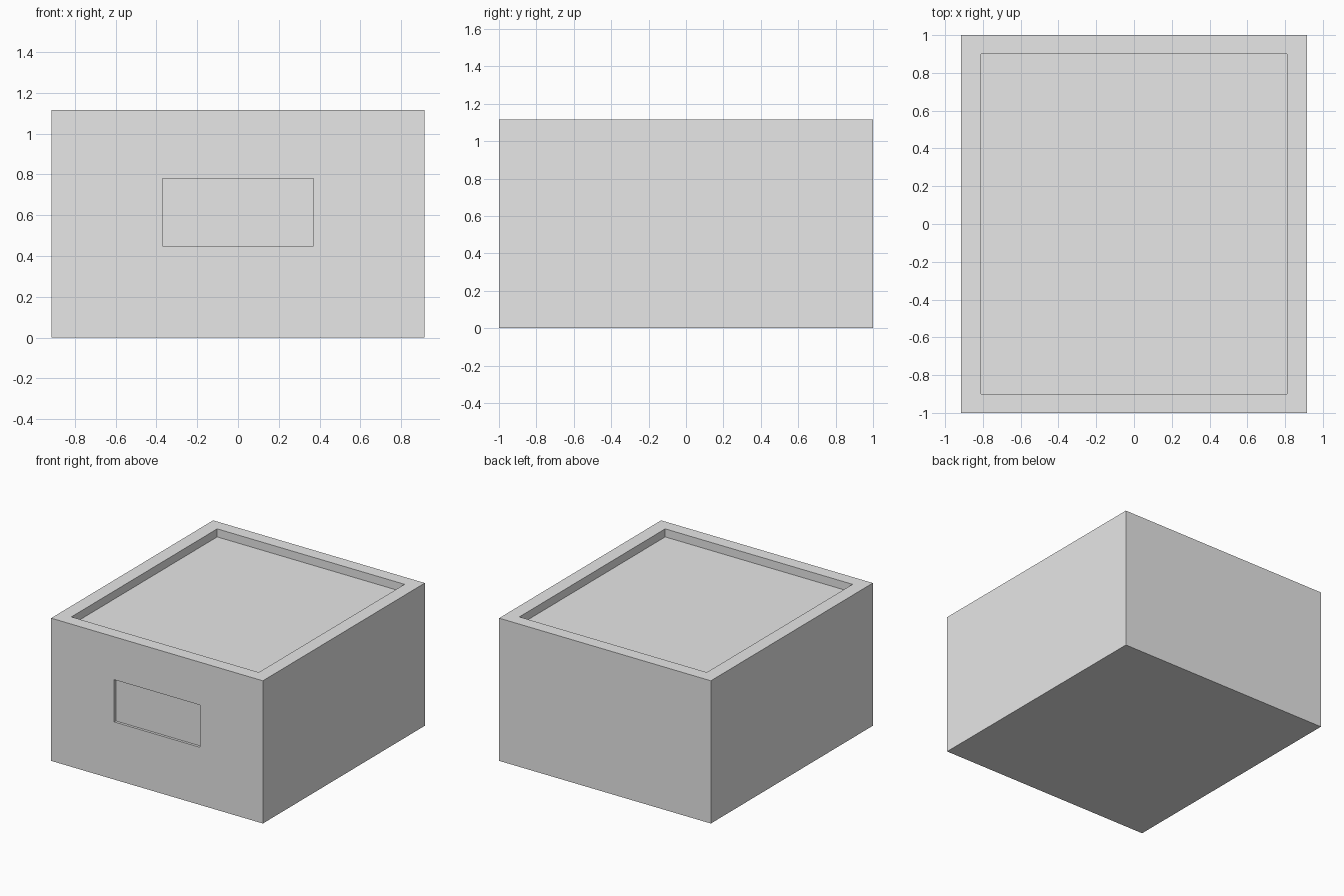
import bpy
import bmesh
from mathutils import Vector

cube = bpy.data.objects.get("Cube")
if cube:
    bpy.data.objects.remove(cube, do_unlink=True)

WIDTH, DEPTH, HEIGHT = 1.83, 2.0, 1.115

# Plain grey material
grey = bpy.data.materials.new("plain_grey")
grey.use_nodes = True
color = (0.8, 0.8, 0.8, 1.0)
grey.diffuse_color = color
for node in grey.node_tree.nodes:
    if node.type == "BSDF_PRINCIPLED":
        node.inputs["Base Color"].default_value = color


def add_box(name, low, high):
    """Box between two opposite corners."""
    low, high = Vector(low), Vector(high)
    bm = bmesh.new()
    bmesh.ops.create_cube(bm, size=1.0)
    for v in bm.verts:
        v.co = (low + high) / 2 + v.co * (high - low)
    mesh = bpy.data.meshes.new(name)
    bm.to_mesh(mesh)
    bm.free()
    mesh.materials.append(grey)
    obj = bpy.data.objects.new(name, mesh)
    bpy.context.collection.objects.link(obj)
    return obj


def cut(target, cutter):
    """Subtract a hidden cutter from the target."""
    cutter.hide_render = True
    cutter.hide_viewport = True
    cutter.display_type = "WIRE"
    mod = target.modifiers.new(cutter.name, "BOOLEAN")
    mod.operation = "DIFFERENCE"
    mod.solver = "EXACT"
    mod.object = cutter


# Solid box body
body = add_box("box_body", (-WIDTH / 2, -DEPTH / 2, 0), (WIDTH / 2, DEPTH / 2, HEIGHT))

# Shallow tray sunk into the top
tray = add_box("top_tray_cutter", (-0.81, -0.9, HEIGHT - 0.063), (0.81, 0.9, HEIGHT + 0.1))
cut(body, tray)

# Thin label recess in the front
label = add_box("front_label_cutter", (-0.37, -1.1, 0.45), (0.37, -0.98, 0.78))
cut(body, label)

# Bake the cuts into the body, then drop the cutters
bpy.context.view_layer.update()
graph = bpy.context.evaluated_depsgraph_get()
baked = bpy.data.meshes.new_from_object(body.evaluated_get(graph))
body.modifiers.clear()
body.data = baked
baked.name = "box_body"
baked.materials.clear()
baked.materials.append(grey)
for face in baked.polygons:
    face.material_index = 0
for cutter in (tray, label):
    bpy.data.objects.remove(cutter, do_unlink=True)
